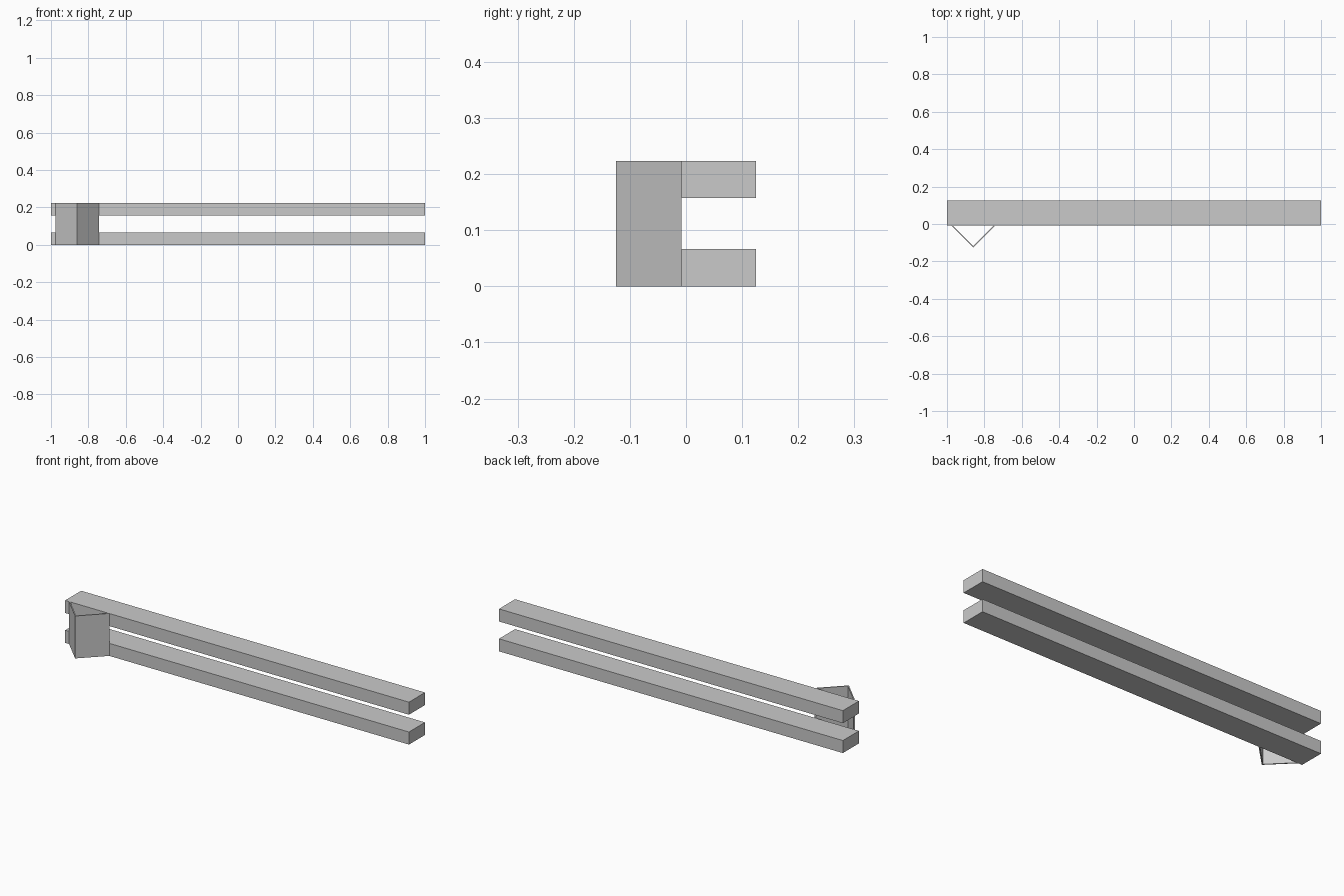
import bpy
import bmesh

cube = bpy.data.objects.get("Cube")
if cube:
    bpy.data.objects.remove(cube, do_unlink=True)

# Single plain grey
grey = bpy.data.materials.new("light grey")
grey.use_nodes = True
colour = (0.59, 0.59, 0.59, 1)
grey.diffuse_color = colour
grey.node_tree.nodes["Principled BSDF"].inputs["Base Color"].default_value = colour

HEIGHT = 0.223
BEAM_FRONT, BEAM_BACK = -0.008, 0.125


def extrude_outline(name, outline, bottom, top):
    """Upright prism from a flat xy outline."""
    bm = bmesh.new()
    face = bm.faces.new([bm.verts.new((x, y, bottom)) for x, y in outline])
    new = bmesh.ops.extrude_face_region(bm, geom=[face])["geom"]
    verts = [v for v in new if isinstance(v, bmesh.types.BMVert)]
    bmesh.ops.translate(bm, verts=verts, vec=(0, 0, top - bottom))
    bmesh.ops.recalc_face_normals(bm, faces=bm.faces)
    mesh = bpy.data.meshes.new(name)
    bm.to_mesh(mesh)
    bm.free()
    mesh.materials.append(grey)
    obj = bpy.data.objects.new(name, mesh)
    bpy.context.collection.objects.link(obj)
    return obj


# Two parallel rails
rail = [(-1, BEAM_FRONT), (1, BEAM_FRONT), (1, BEAM_BACK), (-1, BEAM_BACK)]
thickness = 0.066
extrude_outline("lower_rail", rail, 0, thickness)
extrude_outline("upper_rail", rail, HEIGHT - thickness, HEIGHT)

# Thin folded bracket, open at top and bottom, against the rail fronts
mid, reach, wall = -0.86, 0.117, 0.008
tip = BEAM_FRONT - reach
bracket = [
    (mid - reach, BEAM_FRONT), (mid, tip), (mid + reach, BEAM_FRONT),
    (mid + reach - wall, BEAM_FRONT), (mid, tip + wall),
    (mid - reach + wall, BEAM_FRONT),
]
extrude_outline("folded_bracket", bracket, 0, HEIGHT)
